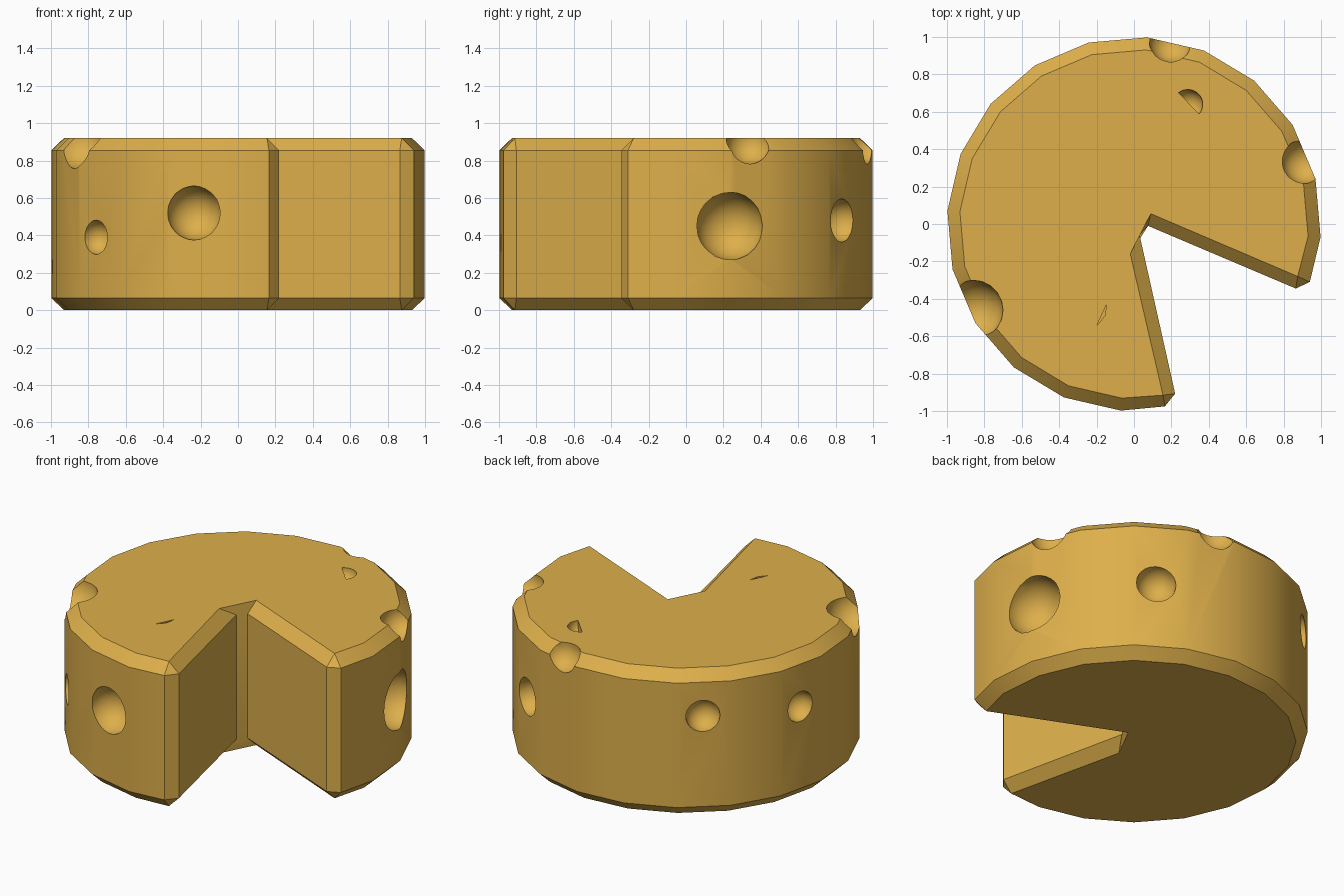
import bpy, bmesh, math
from mathutils import Vector, Matrix

if "Cube" in bpy.data.objects:
    bpy.data.objects.remove(bpy.data.objects["Cube"])

H, B = 0.92, 0.065  # wheel height, chamfer size


def rim(r):
    # twenty-sided rim, running round the wheel from one notch wall to the other
    return [(r * math.cos(math.radians(-4 + 18 * k)), r * math.sin(math.radians(-4 + 18 * k)))
            for k in range(16)]


# Outline at the sides, and the smaller outline of the top and bottom faces
side = [(0.865, -0.345), (0.94, -0.31)] + rim(1.0) + [
    (0.165, -0.975), (0.22, -0.907), (0.03, -0.06), (0.075, -0.01)]
cap = [(0.875, -0.28)] * 2 + rim(0.933) + [
    (0.155, -0.915), (0.155, -0.915), (-0.02, -0.16), (0.09, 0.055)]

# Cheese wheel with a wedge removed
bm = bmesh.new()
loops = []
for outline, z in ((cap, 0), (side, B), (side, H - B), (cap, H)):
    loops.append([bm.verts.new((x, y, z)) for x, y in outline])
n = len(side)
for lo, hi in zip(loops, loops[1:]):
    for i in range(n):
        j = (i + 1) % n
        bm.faces.new((lo[i], lo[j], hi[j], hi[i]))
bm.faces.new(loops[0][::-1])
bm.faces.new(loops[-1])
bmesh.ops.remove_doubles(bm, verts=bm.verts, dist=1e-5)
bmesh.ops.recalc_face_normals(bm, faces=bm.faces)
mesh = bpy.data.meshes.new("cheese_wheel")
bm.to_mesh(mesh)
bm.free()
wheel = bpy.data.objects.new("cheese_wheel", mesh)
bpy.context.collection.objects.link(wheel)

mat = bpy.data.materials.new("cheese")
mat.diffuse_color = (0.73, 0.43, 0.07, 1)
mat.use_nodes = True
mat.node_tree.nodes["Principled BSDF"].inputs["Base Color"].default_value = mat.diffuse_color
mesh.materials.append(mat)

# Round holes: x, y, z, radius
holes = [
    (-0.235, -0.955, 0.52, 0.145), (-0.755, -0.63, 0.39, 0.092),
    (0.95, 0.235, 0.45, 0.182), (0.53, 0.83, 0.48, 0.116),
    (-0.64, 0.745, 0.64, 0.1), (-0.955, 0.225, 0.585, 0.095),
    (-0.86, -0.46, 0.915, 0.16), (0.91, 0.335, 0.9, 0.12),
    (0.195, 0.978, 0.895, 0.115),
]
cb = bmesh.new()
for x, y, z, r in holes:
    bmesh.ops.create_icosphere(cb, subdivisions=3, radius=r,
                               matrix=Matrix.Translation((x, y, z)))

# Half dimple in the top
half = bmesh.ops.create_icosphere(cb, subdivisions=3, radius=0.08,
                                  matrix=Matrix.Translation((0.288, 0.64, H - 0.005)))["verts"]
geom = set(half)
for v in half:
    geom.update(v.link_edges)
    geom.update(v.link_faces)
cut = bmesh.ops.bisect_plane(cb, geom=list(geom), plane_co=Vector((0.295, 0.643, H)),
                             plane_no=Vector((-0.72, -0.69, 0)), clear_outer=True)
edges = [e for e in cut["geom_cut"] if isinstance(e, bmesh.types.BMEdge)]
bmesh.ops.holes_fill(cb, edges=edges)

# Thin nick in the top
nick = [(-0.2, -0.545), (-0.155, -0.49), (-0.147, -0.43)]
low = [cb.verts.new((x, y, H - 0.03)) for x, y in nick]
top = [cb.verts.new((x, y, H + 0.03)) for x, y in nick]
cb.faces.new(low[::-1])
cb.faces.new(top)
for i in range(3):
    j = (i + 1) % 3
    cb.faces.new((low[i], low[j], top[j], top[i]))
bmesh.ops.recalc_face_normals(cb, faces=cb.faces)
cmesh = bpy.data.meshes.new("hole_cutter")
cb.to_mesh(cmesh)
cb.free()
cutter = bpy.data.objects.new("hole_cutter", cmesh)
cmesh.materials.append(mat)
bpy.context.collection.objects.link(cutter)
cutter.hide_render = True

# Cut the holes, then shade the rim and holes smooth
mod = wheel.modifiers.new("holes", "BOOLEAN")
mod.operation = "DIFFERENCE"
mod.solver = "EXACT"
mod.object = cutter
bpy.context.view_layer.objects.active = wheel
wheel.select_set(True)
bpy.ops.object.modifier_apply(modifier=mod.name)
bpy.data.objects.remove(cutter)
bpy.ops.object.shade_smooth_by_angle(angle=math.radians(30))
